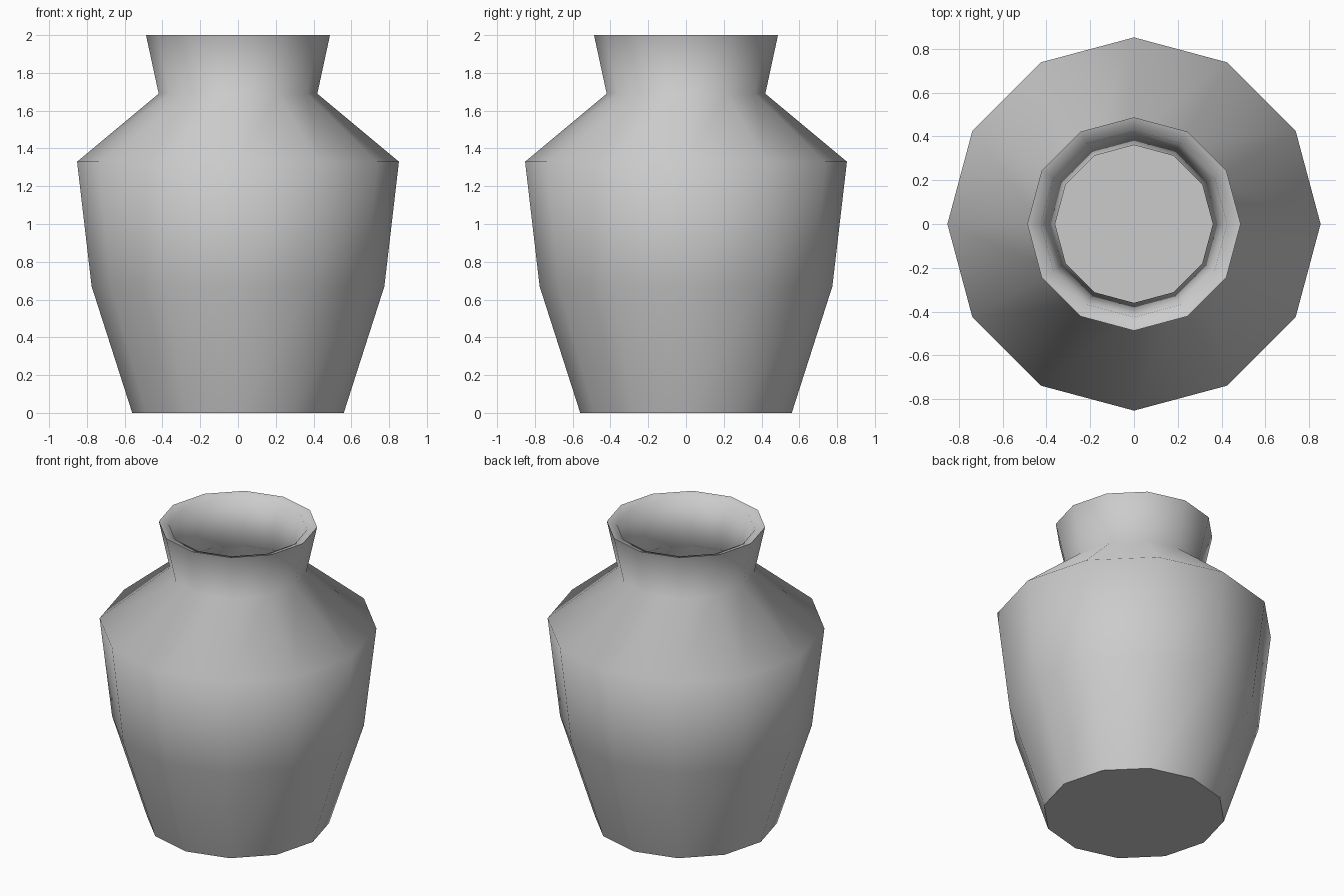
import bpy
import bmesh
import math

default_cube = bpy.data.objects.get("Cube")
if default_cube:
    bpy.data.objects.remove(default_cube, do_unlink=True)

SIDES = 12

# Clay material
clay = bpy.data.materials.new("pale grey clay")
clay.use_nodes = True
colour = (0.6, 0.6, 0.6, 1.0)
clay.diffuse_color = colour
clay.node_tree.nodes["Principled BSDF"].inputs["Base Color"].default_value = colour

# Radius and height pairs: up the outside, over the rim, down the inside
outer = [(0.56, 0), (0.775, 0.67), (0.852, 1.33), (0.42, 1.69), (0.487, 2.0)]
inner = [(0.425, 1.98), (0.36, 1.69), (0.78, 1.32), (0.715, 0.68), (0.52, 0.06)]


def lathe(name, profile):
    """Turn a profile around z and cap both ends with flat discs."""
    bm = bmesh.new()
    rings = []
    for radius, height in profile:
        angles = [math.tau * i / SIDES for i in range(SIDES)]
        rings.append([bm.verts.new((radius * math.cos(a), radius * math.sin(a), height))
                      for a in angles])
    for low, high in zip(rings, rings[1:]):
        for i in range(SIDES):
            j = (i + 1) % SIDES
            bm.faces.new((low[i], low[j], high[j], high[i]))
    bm.faces.new(reversed(rings[0]))
    bm.faces.new(rings[-1])
    bmesh.ops.recalc_face_normals(bm, faces=bm.faces)
    mesh = bpy.data.meshes.new(name)
    bm.to_mesh(mesh)
    bm.free()
    obj = bpy.data.objects.new(name, mesh)
    bpy.context.collection.objects.link(obj)
    return obj


# Hollow vase with a flat base and a flared neck
vase = lathe("vase", outer + inner)
vase.data.materials.append(clay)
bpy.ops.object.select_all(action='DESELECT')
vase.select_set(True)
bpy.context.view_layer.objects.active = vase
bpy.ops.object.shade_smooth_by_angle(angle=math.radians(66))
